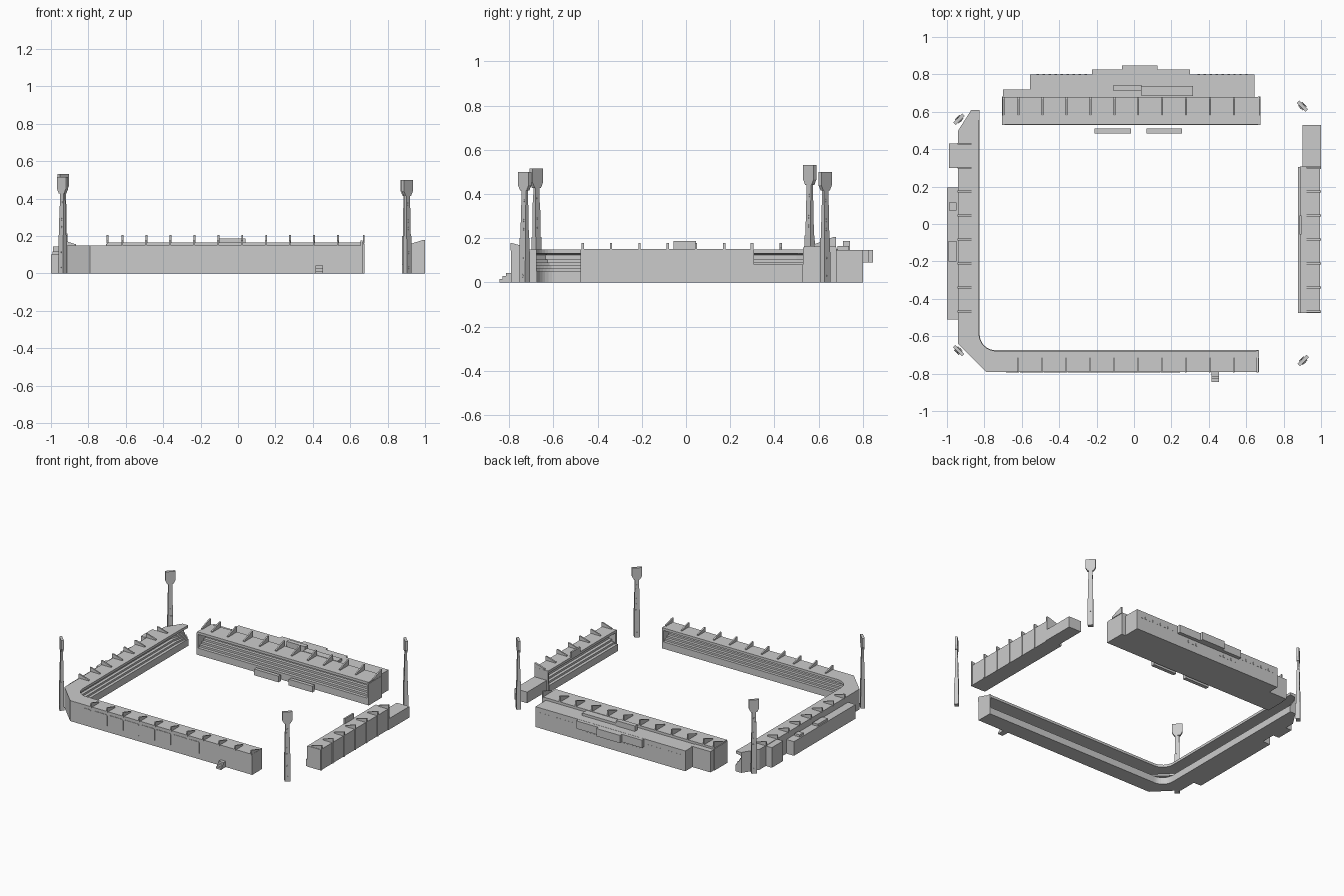
import bpy, bmesh, math
from mathutils import Vector, Matrix

if "Cube" in bpy.data.objects:
    bpy.data.objects.remove(bpy.data.objects["Cube"])


def make(name, bm):
    bmesh.ops.recalc_face_normals(bm, faces=bm.faces)
    me = bpy.data.meshes.new(name)
    bm.to_mesh(me)
    bm.free()
    ob = bpy.data.objects.new(name, me)
    bpy.context.collection.objects.link(ob)
    return ob


def skin(bm, rings):
    """Join equal rings of points into a capped solid."""
    vs = [[bm.verts.new(p) for p in r] for r in rings]
    n = len(vs[0])
    for a, b in zip(vs, vs[1:]):
        for i in range(n):
            bm.faces.new((a[i], a[(i + 1) % n], b[(i + 1) % n], b[i]))
    bm.faces.new(vs[0])
    bm.faces.new(vs[-1][::-1])


def add_box(bm, x0, x1, y0, y1, z0, z1):
    skin(bm, [[(x0, y0, z), (x1, y0, z), (x1, y1, z), (x0, y1, z)] for z in (z0, z1)])


def box(name, *dims):
    bm = bmesh.new()
    add_box(bm, *dims)
    return make(name, bm)


def loft(name, outer, inner, profile):
    """Sweep a (t, z) section, t running from the outer line to the inner line."""
    bm = bmesh.new()
    rings = []
    for o, i in zip(outer, inner):
        o, i = Vector((*o, 0)), Vector((*i, 0))
        rings.append([o.lerp(i, t) + Vector((0, 0, z)) for t, z in profile])
    skin(bm, rings)
    return make(name, bm)


def stand_section(h, roof_t=0.97, tiers=5):
    """Outer wall, overhanging roof and stepped seating."""
    p = [(0, 0), (0, h), (roof_t, h), (roof_t, h - 0.018), (0.1, h - 0.024)]
    z0, z1 = h - 0.045, 0.05
    for k in range(tiers):
        z = z0 + (z1 - z0) * k / (tiers - 1)
        p += [(0.1 + 0.9 * k / tiers, z), (0.1 + 0.9 * (k + 1) / tiers, z)]
    return p + [(1, 0)]


def fins(name, points, inward, length, z, h, foot=None):
    """Tapered roof trusses, all pointing inward."""
    bm = bmesh.new()
    d = Vector((*inward, 0))
    s = Vector((-d.y, d.x, 0)) * 0.005
    base = z - 0.005 if foot is None else foot
    prof = [(0, base), (0, z + h), (length * 0.12, z + h), (length, z + 0.007), (length, base if foot is None else z - .005)]
    if foot is not None:
        prof += [(0.01, z - .005), (0.01, foot)]
    for x, y in points:
        o = Vector((x, y, 0))
        skin(bm, [[o + d * t + Vector((0, 0, zz)) + s * k for t, zz in prof] for k in (-1, 1)])
    return make(name, bm)


# Left and front stand, joined by a curved corner
N = 8
outer, inner = [(0.665, -0.79)], [(0.665, -0.675)]
for k in range(N + 1):
    f = k / N
    a = math.radians(270 - 90 * f)
    outer.append((-0.79 - 0.15 * f, -0.79 + 0.15 * f))
    inner.append((-0.74 + 0.085 * math.cos(a), -0.59 + 0.085 * math.sin(a)))
outer += [(-0.94, 0.5), (-0.87, 0.61)]
inner += [(-0.825, 0.5), (-0.825, 0.61)]
loft("corner_stand", outer, inner, stand_section(0.148))
box("front_stand_end_wall", 0.655, 0.667, -0.791, -0.676, 0, 0.149)

# Back and right stands with closed ends
loft("back_stand", [(-0.7, 0.68), (0.67, 0.68)], [(-0.7, 0.53), (0.67, 0.53)], stand_section(0.165, 0.98, 6))
for x in (-0.705, 0.663):
    box("back_stand_end_wall", x, x + 0.012, 0.53, 0.681, 0, 0.157)
loft("right_stand", [(0.995, -0.475), (0.995, 0.305)], [(0.877, -0.475), (0.877, 0.305)], stand_section(0.15, 0.9))
for y in (-0.477, 0.295):
    box("right_stand_end_wall", 0.888, 0.996, y, y + 0.012, 0, 0.149)
box("right_stand_annex", 0.9, 1.0, 0.3, 0.53, 0, 0.08)
box("right_roof_board", 0.884, 0.896, -0.057, 0.045, 0.148, 0.187)

# Roof trusses
STEP = 0.128
xs = [-0.617 + STEP * k for k in range(11)]
ys = [-0.467 + STEP * k for k in range(8)]
fins("front_roof_trusses", [(x - 0.002, -0.795) for x in xs], (0, 1), 0.085, 0.148, 0.029)
fins("back_roof_trusses", [(x, 0.68) for x in [-0.697] + xs[:-1] + [0.672]], (0, -1), 0.1, 0.165, 0.04)
fins("left_roof_trusses", [(-0.945, y) for y in ys], (1, 0), 0.08, 0.148, 0.029)
fins("right_roof_trusses", [(1.0, y) for y in ys[:7] + [0.298]], (-1, 0), 0.08, 0.15, 0.029, foot=0.0)

# Rear building with stepped balcony and roof boxes
box("rear_building", -0.555, 0.645, 0.675, 0.8, 0, 0.147)
box("rear_side_block", -0.7, -0.55, 0.675, 0.72, 0, 0.15)
box("rear_balcony", -0.225, 0.3, 0.79, 0.825, 0.09, 0.146)
box("rear_balcony_centre", -0.065, 0.125, 0.82, 0.847, 0.09, 0.146)
box("rear_roof_box_tall", -0.11, 0.04, 0.71, 0.742, 0.14, 0.186)
box("rear_roof_box_low", 0.04, 0.315, 0.685, 0.737, 0.14, 0.165)

# Rear window rows
bm = bmesh.new()
for start, count, z in ((0.34, 9, 0.095), (-0.52, 9, 0.095), (-0.2, 5, 0.055), (0.1, 5, 0.055)):
    for k in range(count):
        x = start + 0.032 * k
        add_box(bm, x, x + 0.012, 0.795, 0.802, z, z + 0.018)
make("rear_windows", bm)

# Annexes on the left side
box("left_annex", -1.0, -0.935, -0.51, 0.195, 0, 0.102)
box("left_annex_tall", -0.988, -0.935, 0.3, 0.43, 0, 0.145)
box("left_annex_roof_unit", -0.99, -0.95, 0.073, 0.115, 0.1, 0.118)
box("left_annex_roof_unit_long", -0.993, -0.95, -0.2, -0.09, 0.1, 0.118)

# Rounded facade panels on the front
bm = bmesh.new()
spans = [(-0.685, -0.622)] + [(-0.61 + 0.127 * k, -0.492 + 0.127 * k) for k in range(6)] + [(0.152, 0.245)]
for x0, x1 in spans:
    ring = []
    for cx, cz, a0 in ((x1, 0.125, 0), (x0, 0.125, 90), (x0, 0.035, 180), (x1, 0.035, 270)):
        cx += 0.012 if cx == x0 else -0.012
        cz += 0.012 if cz < 0.08 else -0.012
        for k in range(4):
            a = math.radians(a0 + 30 * k)
            ring.append((cx + 0.012 * math.cos(a), cz + 0.012 * math.sin(a)))
    skin(bm, [[(x, y, z) for x, z in ring] for y in (-0.785, -0.793)])
make("front_panels", bm)

# Entrance steps
for k in range(3):
    box("entrance_step", 0.415, 0.455, -0.845 + 0.015 * k, -0.788, 0, 0.014 * (k + 1))

# Pitch-side benches
for x0, x1 in ((-0.21, -0.015), (0.067, 0.257)):
    box("pitch_bench", x0, x1, 0.484, 0.51, 0, 0.045)


# Floodlight towers, turned to face the pitch
def tower(x, y, height, turn):
    bm = bmesh.new()
    levels = [(0, .036, .03), (0.2, .036, .028), (0.2, .032, .021), (0.35, .03, .018), (0.35, .028, .014), (0.44, .026, .012)]
    skin(bm, [[(sx * w / 2, sy * d / 2, z) for sx, sy in ((-1, -1), (1, -1), (1, 1), (-1, 1))] for z, w, d in levels])
    head = [(-0.02, 0.415), (0.02, 0.415), (0.034, 0.44), (0.034, 0.5), (-0.034, 0.5), (-0.034, 0.44)]
    skin(bm, [[(hx, yy, z) for hx, z in head] for yy in (-0.009, 0.009)])
    for z, d in ((0.03, .016), (0.11, .0158), (0.24, .0115), (0.28, .011), (0.37, .008)):
        rim = [(0.006 * math.cos(k * math.pi / 3), 0.009 * math.sin(k * math.pi / 3) + z) for k in range(6)]
        skin(bm, [[(rx, yy, rz) for rx, rz in rim] for yy in (-d, d)])
    bmesh.ops.transform(bm, verts=bm.verts, matrix=Matrix.Translation((x, y, 0))
                        @ Matrix.Rotation(math.radians(turn), 4, 'Z') @ Matrix.Diagonal((1, 1, height / 0.5, 1)))
    make("floodlight_tower", bm)


tower(-0.935, 0.56, 0.53, 45)
tower(0.9, 0.63, 0.5, -45)
tower(-0.938, -0.677, 0.515, -45)
tower(0.905, -0.73, 0.5, 45)
